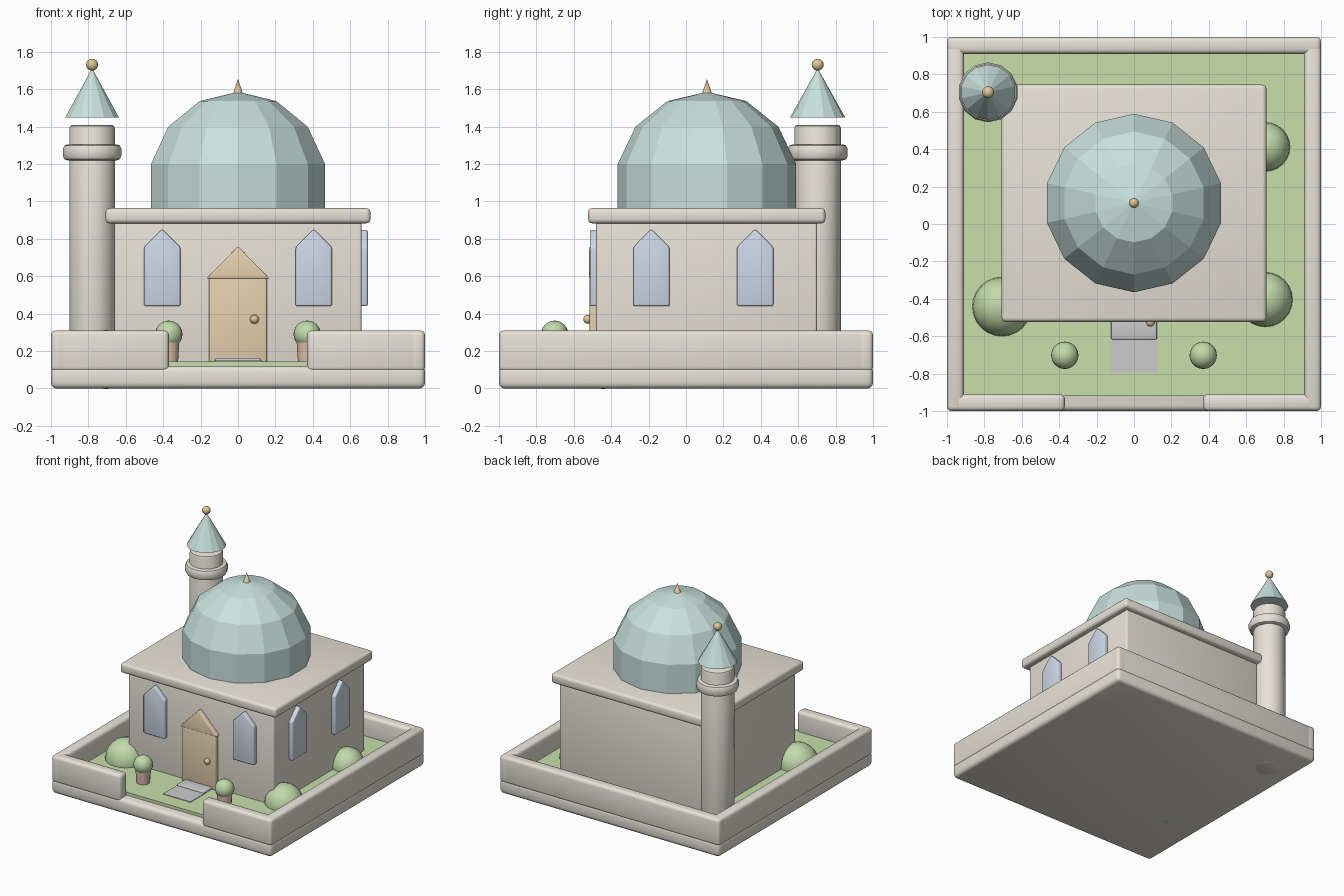
import bpy, bmesh, math
from mathutils import Vector

if "Cube" in bpy.data.objects:
    bpy.data.objects.remove(bpy.data.objects["Cube"])

COL = {"stone": (0.80, 0.76, 0.68), "dome": (0.58, 0.76, 0.73), "wood": (0.80, 0.63, 0.43),
       "glass": (0.62, 0.69, 0.80), "grass": (0.58, 0.74, 0.41), "leaf": (0.53, 0.70, 0.40),
       "clay": (0.74, 0.52, 0.42), "gold": (0.72, 0.58, 0.32), "slab": (0.78, 0.78, 0.77)}
MATS = {}
for key, rgb in COL.items():
    MATS[key] = bpy.data.materials.new(key)
    MATS[key].diffuse_color = (*rgb, 1)


def finish(name, bm, mat, smooth=True):
    bmesh.ops.recalc_face_normals(bm, faces=bm.faces[:])
    me = bpy.data.meshes.new(name)
    bm.to_mesh(me)
    bm.free()
    me.materials.append(MATS[mat])
    ob = bpy.data.objects.new(name, me)
    bpy.context.collection.objects.link(ob)
    if smooth:
        bpy.ops.object.select_all(action='DESELECT')
        ob.select_set(True)
        bpy.context.view_layer.objects.active = ob
        bpy.ops.object.shade_smooth_by_angle(angle=math.radians(32))
    return ob


def round_edges(bm, r):
    if r:
        bmesh.ops.bevel(bm, geom=bm.edges[:], offset=r, segments=3, profile=0.5,
                        affect='EDGES', clamp_overlap=True)


def box(name, x, y, z, mat, r=0.0):
    """Rounded box from its x, y and z ranges."""
    bm = bmesh.new()
    bmesh.ops.create_cube(bm, size=1)
    for v in bm.verts:
        v.co = Vector([(a + b) / 2 + c * (b - a) for (a, b), c in zip((x, y, z), v.co)])
    round_edges(bm, r)
    return finish(name, bm, mat)


def panel(name, outline, depth, mat, loc, turn=0.0, r=0.01):
    """Upright outline (sideways, z) pushed out towards the local -y."""
    bm = bmesh.new()
    face = bm.faces.new([bm.verts.new((u, 0.02, z)) for u, z in outline])
    new = bmesh.ops.extrude_face_region(bm, geom=[face])["geom"]
    for v in new:
        if isinstance(v, bmesh.types.BMVert):
            v.co.y = -depth
    bmesh.ops.recalc_face_normals(bm, faces=bm.faces[:])
    round_edges(bm, r)
    ob = finish(name, bm, mat)
    ob.location = loc
    ob.rotation_euler.z = turn
    return ob


def lathe(name, profile, mat, x, y, n=14, smooth=True):
    """Turned part from (radius, z) points; ends are closed."""
    bm = bmesh.new()
    rings = []
    for rad, z in profile:
        if rad == 0:
            rings.append([bm.verts.new((x, y, z))])
        else:
            angs = [2 * math.pi * i / n - math.pi / 2 for i in range(n)]
            rings.append([bm.verts.new((x + rad * math.cos(a), y + rad * math.sin(a), z)) for a in angs])
    for lo, hi in zip(rings, rings[1:]):
        for i in range(n):
            j = (i + 1) % n
            if len(hi) == 1:
                bm.faces.new((lo[i], lo[j], hi[0]))
            else:
                bm.faces.new((lo[i], lo[j], hi[j], hi[i]))
    bm.faces.new(rings[0])
    if len(rings[-1]) > 1:
        bm.faces.new(rings[-1])
    return finish(name, bm, mat, smooth)


def ball(name, loc, r, mat, n=24):
    bm = bmesh.new()
    bmesh.ops.create_uvsphere(bm, u_segments=n, v_segments=n // 2, radius=r)
    bmesh.ops.translate(bm, verts=bm.verts[:], vec=loc)
    return finish(name, bm, mat)


# Ground: base, lawn and boundary walls with a front gap
box("base", (-1, 1), (-1, 1), (0, 0.12), "stone", 0.03)
box("lawn", (-0.92, 0.92), (-0.92, 0.92), (0.08, 0.145), "grass")
WZ = (0.09, 0.31)
box("back_wall", (-1, 1), (0.91, 1), WZ, "stone", 0.025)
for s, side in ((-1, "left"), (1, "right")):
    box(side + "_wall", sorted((s * 0.91, s)), (-1, 1), WZ, "stone", 0.025)
    box(side + "_front_wall", sorted((s * 0.37, s)), (-1, -0.91), WZ, "stone", 0.025)

# Hall with flat overhanging roof
box("hall", (-0.66, 0.66), (-0.48, 0.70), (0.10, 0.92), "stone", 0.012)
box("roof_slab", (-0.708, 0.708), (-0.523, 0.745), (0.883, 0.964), "stone", 0.022)

# Faceted dome with small spike
CY = 0.112
lathe("dome", [(0.477, 0.93), (0.477, 1.20), (0.382, 1.40), (0.21, 1.537), (0, 1.586)],
      "dome", 0, CY, smooth=False)
lathe("dome_spike", [(0.029, 1.57), (0, 1.655)], "gold", 0, CY)

# Corner tower: shaft, gallery ring, floating cone cap and ball
TX, TY = -0.78, 0.704
lathe("tower_shaft", [(0.107, 0), (0.12, 0.006), (0.125, 0.02), (0.125, 1.39), (0.12, 1.404), (0.107, 1.41)],
      "stone", TX, TY)
lathe("tower_ring", [(0.135, 1.22), (0.152, 1.226), (0.16, 1.243), (0.16, 1.282), (0.152, 1.299), (0.135, 1.305)],
      "stone", TX, TY)
lathe("tower_cap", [(0.148, 1.448), (0, 1.712)], "dome", TX, TY, smooth=False)
ball("tower_ball", (TX, TY, 1.731), 0.032, "gold", 16)

# Pointed windows on the front and right sides
W = [(-0.097, 0.44), (0.097, 0.44), (0.097, 0.755), (0, 0.853), (-0.097, 0.755)]
for i, x in enumerate((-0.405, 0.405)):
    panel(f"front_window_{i + 1}", W, 0.034, "glass", (x, -0.48, 0))
for i, y in enumerate((-0.185, 0.37)):
    panel(f"right_window_{i + 1}", W, 0.034, "glass", (0.66, y, 0), math.pi / 2)

# Door with gable and knob
box("door", (-0.155, 0.155), (-0.515, -0.46), (0.14, 0.61), "wood", 0.01)
panel("door_gable", [(-0.168, 0.588), (0.168, 0.588), (0, 0.76)], 0.038, "wood", (0, -0.48, 0), r=0.006)
ball("door_knob", (0.088, -0.525, 0.37), 0.024, "gold", 16)

# Entrance slabs
box("lower_step", (-0.125, 0.125), (-0.795, -0.6), (0.11, 0.15), "slab")
box("upper_step", (-0.122, 0.122), (-0.618, -0.48), (0.11, 0.163), "slab", 0.008)

# Potted plants either side of the path
for s, side in ((-1, "left"), (1, "right")):
    lathe(side + "_pot", [(0.05, 0.13), (0.058, 0.25)], "clay", s * 0.37, -0.702)
    ball(side + "_pot_plant", (s * 0.37, -0.702, 0.29), 0.073, "leaf")

# Bushes against the hall
for i, (x, y, r) in enumerate(((-0.706, -0.442, 0.158), (0.702, -0.404, 0.146), (0.703, 0.412, 0.131))):
    ball(f"bush_{i + 1}", (x, y, 0.155), r, "leaf")

for m in bpy.data.materials:
    if m.users and not m.is_grease_pencil:
        m.use_nodes = True
        m.node_tree.nodes["Principled BSDF"].inputs["Base Color"].default_value = m.diffuse_color
